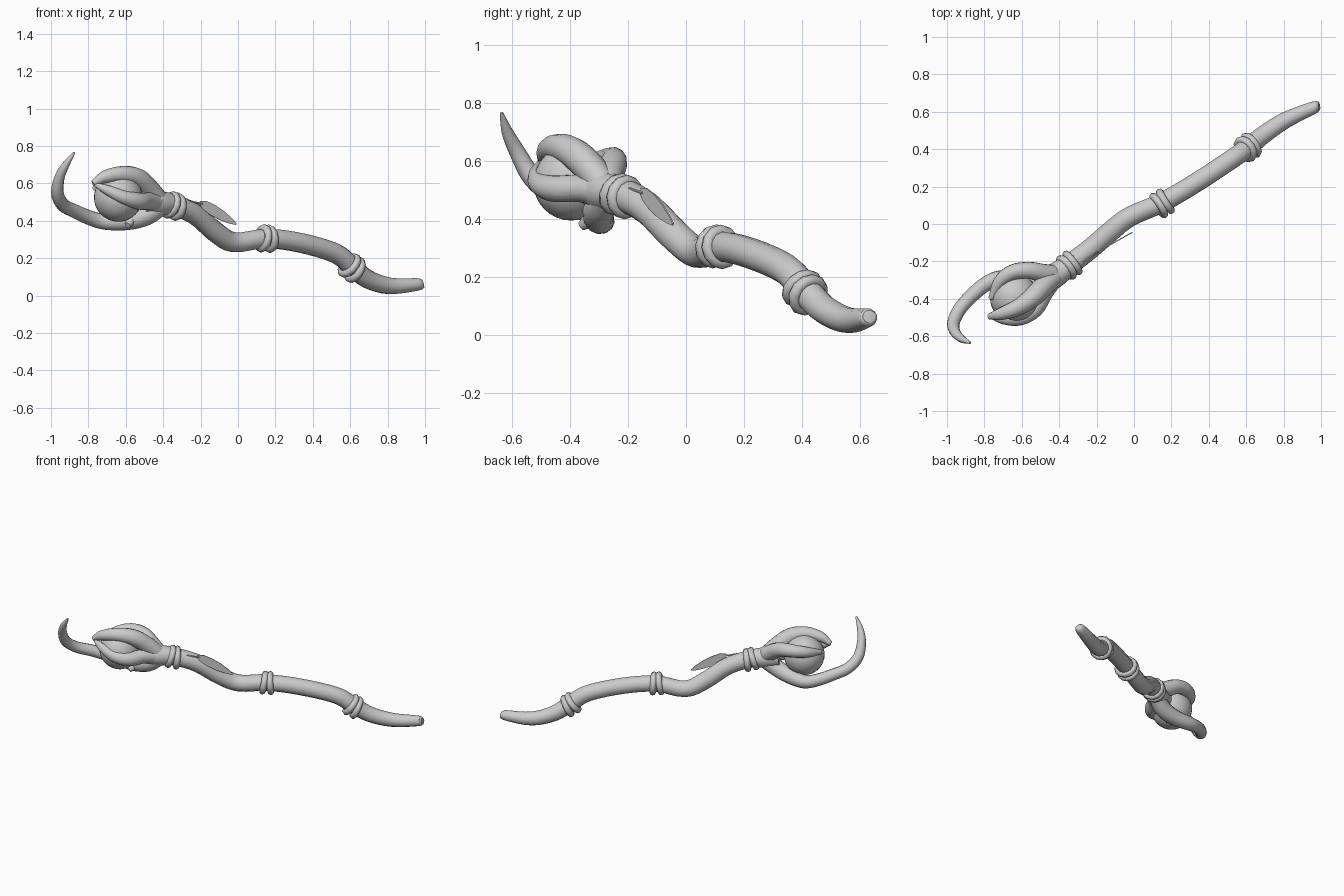
import bpy, bmesh, math
from mathutils import Vector

if "Cube" in bpy.data.objects:
    bpy.data.objects.remove(bpy.data.objects["Cube"])


def smooth(obj):
    bpy.ops.object.select_all(action='DESELECT')
    obj.select_set(True)
    bpy.context.view_layer.objects.active = obj
    bpy.ops.object.shade_smooth_by_angle(angle=math.radians(50))


def catmull(a, b, c, d, t):
    return 0.5 * (2 * b + (c - a) * t + (2 * a - 5 * b + 4 * c - d) * t * t
                  + (3 * b - a - 3 * c + d) * t ** 3)


def tube(name, pts, sides=12, steps=4):
    """Tapered tube swept through (x, y, z, radius) points."""
    p = [Vector(q) for q in pts]
    p = [2 * p[0] - p[1]] + p + [2 * p[-1] - p[-2]]
    path = [catmull(*p[i:i + 4], k / steps) for i in range(len(p) - 3) for k in range(steps)]
    path.append(p[-2])
    bm = bmesh.new()
    rings, side = [], None
    for i, q in enumerate(path):
        c = q.to_3d()
        t = (path[min(i + 1, len(path) - 1)].to_3d() - path[max(i - 1, 0)].to_3d()).normalized()
        side = t.orthogonal() if side is None else side - t * side.dot(t)
        side.normalize()
        up = t.cross(side)
        ang = [2 * math.pi * k / sides for k in range(sides)]
        r = max(q[3], 0.003)
        rings.append([bm.verts.new(c + r * (side * math.cos(a) + up * math.sin(a))) for a in ang])
    for a, b in zip(rings, rings[1:]):
        for k in range(sides):
            n = (k + 1) % sides
            bm.faces.new((a[k], a[n], b[n], b[k]))
    bm.faces.new(rings[0][::-1])
    bm.faces.new(rings[-1])
    bmesh.ops.recalc_face_normals(bm, faces=bm.faces)
    me = bpy.data.meshes.new(name)
    bm.to_mesh(me)
    bm.free()
    obj = bpy.data.objects.new(name, me)
    bpy.context.collection.objects.link(obj)
    smooth(obj)
    return obj


# Crooked wooden shaft
tube("shaft", [
    (0.99, 0.63, 0.065, 0.022), (0.96, 0.622, 0.06, 0.034), (0.81, 0.555, 0.052, 0.045),
    (0.69, 0.475, 0.09, 0.05), (0.61, 0.41, 0.155, 0.053), (0.52, 0.345, 0.227, 0.053),
    (0.33, 0.22, 0.283, 0.053), (0.15, 0.115, 0.305, 0.053), (-0.02, 0.04, 0.285, 0.054),
    (-0.12, -0.035, 0.34, 0.056), (-0.23, -0.13, 0.435, 0.056), (-0.34, -0.215, 0.482, 0.058),
    (-0.43, -0.28, 0.495, 0.068), (-0.50, -0.32, 0.505, 0.065)])

# Claws gripping the orb
tube("top_claw", [
    (-0.42, -0.28, 0.51, 0.05), (-0.48, -0.33, 0.575, 0.055), (-0.54, -0.39, 0.63, 0.053),
    (-0.62, -0.445, 0.648, 0.045), (-0.71, -0.48, 0.635, 0.034), (-0.775, -0.495, 0.60, 0.016)])
tube("front_claw", [
    (-0.41, -0.27, 0.49, 0.05), (-0.475, -0.36, 0.505, 0.048), (-0.53, -0.455, 0.505, 0.046),
    (-0.61, -0.505, 0.525, 0.038), (-0.70, -0.51, 0.565, 0.026), (-0.775, -0.49, 0.60, 0.008)])
tube("back_claw", [
    (-0.41, -0.27, 0.50, 0.05), (-0.48, -0.265, 0.55, 0.052), (-0.56, -0.248, 0.595, 0.046),
    (-0.65, -0.258, 0.605, 0.042), (-0.72, -0.31, 0.595, 0.034), (-0.765, -0.40, 0.575, 0.015)])

# Long lower branch curling up to a point
tube("long_branch", [
    (-0.41, -0.27, 0.48, 0.05), (-0.49, -0.30, 0.43, 0.055), (-0.59, -0.30, 0.40, 0.05),
    (-0.71, -0.29, 0.395, 0.043), (-0.79, -0.32, 0.415, 0.04), (-0.87, -0.385, 0.45, 0.038),
    (-0.935, -0.46, 0.485, 0.036), (-0.965, -0.53, 0.545, 0.034), (-0.955, -0.58, 0.63, 0.028),
    (-0.92, -0.615, 0.70, 0.02), (-0.875, -0.635, 0.765, 0.006)])
tube("branch_stub", [
    (-0.56, -0.31, 0.42, 0.03), (-0.58, -0.34, 0.39, 0.025), (-0.59, -0.36, 0.375, 0.016)], 8, 2)

# Orb
bpy.ops.mesh.primitive_uv_sphere_add(segments=32, ring_count=16, radius=0.13,
                                     location=(-0.64, -0.395, 0.525))
bpy.context.object.name = "orb"
smooth(bpy.context.object)

# Paired binding rings, slightly crossed
bindings = [((0.15, 0.11, 0.305), (0.84, 0.53, -0.05)),
            ((0.61, 0.41, 0.15), (0.69, 0.49, -0.53)),
            ((-0.345, -0.22, 0.48), (0.78, 0.58, -0.22))]
for i, (loc, axis) in enumerate(bindings):
    ax = Vector(axis).normalized()
    for s in (-1, 1):
        tilt = (ax + Vector((0, 0, 0.12 * s))).normalized()
        bpy.ops.mesh.primitive_torus_add(major_segments=12, minor_segments=8,
                                         major_radius=0.056, minor_radius=0.021,
                                         location=Vector(loc) + ax * 0.021 * s,
                                         rotation=tilt.to_track_quat('Z', 'Y').to_euler())
        ring = bpy.context.object
        ring.name = f"binding_ring_{i + 1}_{'a' if s < 0 else 'b'}"
        smooth(ring)

# Cord and hanging feather
tube("feather_cord", [(-0.35, -0.26, 0.525, 0.005), (-0.27, -0.20, 0.508, 0.005),
                      (-0.19, -0.15, 0.49, 0.005)], 6, 3)
start, end = Vector((-0.205, -0.155, 0.50)), Vector((-0.01, -0.045, 0.382))
along = end - start
normal = along.cross(Vector((0, 0, 1))).normalized()
wide = normal.cross(along).normalized()
profile = [(0, 0.008), (0.12, 0.024), (0.35, 0.03), (0.6, 0.027), (0.85, 0.016), (1, 0.004)]
outline = [start + along * t + wide * w for t, w in profile]
outline += [start + along * t - wide * w for t, w in reversed(profile)]
mesh = bpy.data.meshes.new("feather")
mesh.from_pydata(outline, [], [tuple(range(len(outline)))])
feather = bpy.data.objects.new("feather", mesh)
bpy.context.collection.objects.link(feather)
solid = feather.modifiers.new("thickness", 'SOLIDIFY')
solid.thickness = 0.006
solid.offset = 0
